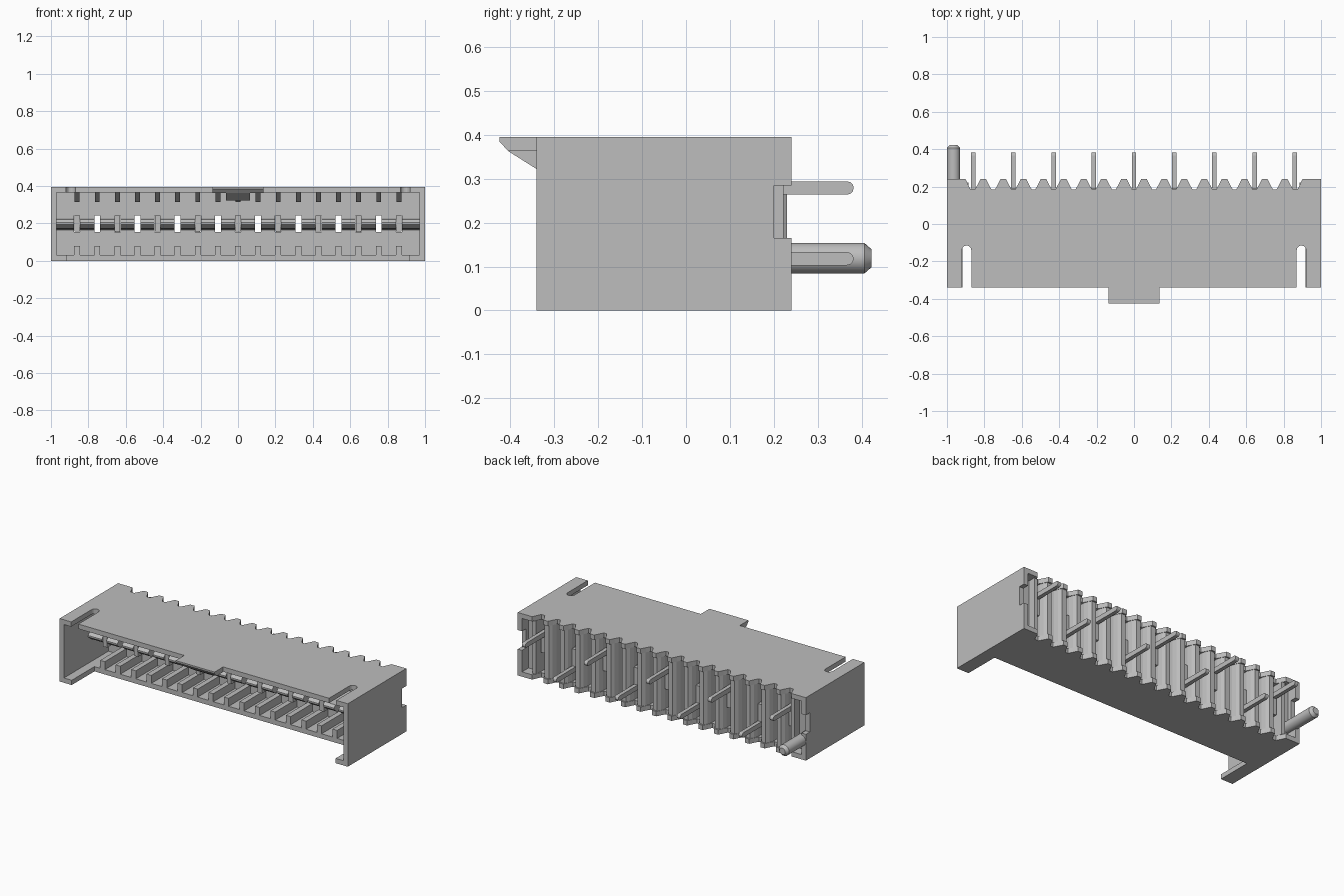
import bpy, bmesh, math
from mathutils import Vector

if "Cube" in bpy.data.objects:
    bpy.data.objects.remove(bpy.data.objects["Cube"], do_unlink=True)

grey = bpy.data.materials.new("light_grey")
grey.use_nodes = True
grey.diffuse_color = (0.51, 0.51, 0.51, 1)
grey.node_tree.nodes["Principled BSDF"].inputs["Base Color"].default_value = (0.51, 0.51, 0.51, 1)

PITCH, COUNT, HEIGHT, WALL = 0.1075, 17, 0.395, 0.03
FRONT, BACK = -0.34, 0.24
positions = [(i - COUNT // 2) * PITCH for i in range(COUNT)]
gaps = [x + PITCH / 2 for x in positions[:-1]]


def prism(bm, points, axis, low, high):
    """Extrude a 2D outline along x (points are y,z) or z (points are x,y)."""
    def place(p, d):
        return Vector((d, *p)) if axis == "x" else Vector((*p, d))
    face = bm.faces.new([bm.verts.new(place(p, low)) for p in points])
    extruded = bmesh.ops.extrude_face_region(bm, geom=[face])["geom"]
    shift = place((0, 0), high - low)
    bmesh.ops.translate(bm, vec=shift, verts=[v for v in extruded if isinstance(v, bmesh.types.BMVert)])


def box(bm, x0, x1, y0, y1, z0, z1):
    prism(bm, [(x0, y0), (x1, y0), (x1, y1), (x0, y1)], "z", z0, z1)


def finish(bm, name, smooth=False):
    bmesh.ops.recalc_face_normals(bm, faces=bm.faces)
    mesh = bpy.data.meshes.new(name)
    bm.to_mesh(mesh)
    bm.free()
    obj = bpy.data.objects.new(name, mesh)
    bpy.context.collection.objects.link(obj)
    mesh.materials.append(grey)
    if smooth:
        bpy.ops.object.select_all(action="DESELECT")
        obj.select_set(True)
        bpy.context.view_layer.objects.active = obj
        bpy.ops.object.shade_smooth_by_angle(angle=math.radians(35))


def arc(cx, cy, r, start, end, steps=8):
    angles = [math.radians(start + (end - start) * i / steps) for i in range(steps + 1)]
    return [(cx + r * math.cos(a), cy + r * math.sin(a)) for a in angles]


def tooth(x, tip):
    """Rear tooth outline, running from +x to -x."""
    half = [(0.044, 0.185), (0.03, 0.21), (0.015, tip)]
    return [(x + w, y) for w, y in half] + [(x - w, y) for w, y in reversed(half)]


# Scalloped rear edge shared by the top and bottom plates
rear = [(1, BACK), (0.9, BACK), (0.875, 0.185)]
for x in reversed(gaps):
    rear += tooth(x, BACK)
rear += [(-0.875, 0.185), (-0.9, BACK), (-1, BACK)]

# Top plate with two rounded front slots
top = [(-1, FRONT)]
for x in (-0.895, 0.895):
    top += [(x - 0.025, FRONT)] + arc(x, -0.14, 0.025, 180, 0) + [(x + 0.025, FRONT)]
bm = bmesh.new()
prism(bm, top + [(1, FRONT)] + rear, "z", HEIGHT - WALL, HEIGHT)
finish(bm, "top_plate")

# Bottom plate, set back between two corner feet
bottom = [(-1, FRONT), (-0.916, FRONT), (-0.916, -0.115),
          (0.916, -0.115), (0.916, FRONT), (1, FRONT)]
bm = bmesh.new()
prism(bm, bottom + rear, "z", 0, WALL)
finish(bm, "bottom_plate")

# Side walls with a rear notch, and the rear end blocks
side = [(FRONT, 0), (BACK, 0), (BACK, 0.165), (0.2, 0.165),
        (0.2, 0.285), (BACK, 0.285), (BACK, HEIGHT), (FRONT, HEIGHT)]
for s, label in ((1, "left"), (-1, "right")):
    bm = bmesh.new()
    prism(bm, side, "x", s * 0.97, s)
    finish(bm, label + "_wall")
    bm = bmesh.new()
    box(bm, s * 0.885, s * 0.97, 0.1, 0.175, WALL, HEIGHT - WALL)
    box(bm, s * 0.885, s * 0.91, 0.17, 0.222, WALL, HEIGHT - WALL)
    finish(bm, label + "_end_block")

# Rear wall: upright teeth between channels that hold window openings
bm = bmesh.new()
for x in gaps:
    outline = [(x - 0.036, 0.1), (x + 0.036, 0.1), (x + 0.036, 0.185),
               (x + 0.028, 0.21), (x + 0.015, 0.23),
               (x - 0.015, 0.23), (x - 0.028, 0.21), (x - 0.036, 0.185)]
    prism(bm, outline, "z", WALL, HEIGHT - WALL)
for x in positions:
    box(bm, x - 0.026, x + 0.026, 0.1, 0.13, WALL, 0.155)
    box(bm, x - 0.026, x + 0.026, 0.1, 0.13, 0.243, HEIGHT - WALL)
    for s in (-1, 1):
        box(bm, x + s * 0.016, x + s * 0.026, 0.1, 0.13, 0.155, 0.243)
finish(bm, "rear_wall")

# Tongue segments with a bevelled nose
nose = [(0.11, 0.165), (-0.07, 0.172), (-0.1, 0.195), (-0.1, 0.205), (-0.085, 0.22), (0.11, 0.228)]
edges = [-0.97] + [x + s * 0.016 for x in positions for s in (-1, 1)] + [0.97]
bm = bmesh.new()
for x0, x1 in zip(edges[::2], edges[1::2]):
    prism(bm, nose, "x", x0, x1)
finish(bm, "tongue")

# Guide ribs on the floor and sloped ribs under the ceiling
bm = bmesh.new()
for x in positions:
    box(bm, x - 0.016, x + 0.016, -0.115, 0.11, WALL, 0.08)
finish(bm, "floor_ribs")
bm = bmesh.new()
for x in positions:
    prism(bm, [(-0.04, 0.365), (0.04, 0.315), (0.11, 0.315), (0.11, 0.365)], "x", x - 0.013, x + 0.013)
finish(bm, "ceiling_ribs")

# Front latch: wide lip with a narrower hook under it
bm = bmesh.new()
prism(bm, [(FRONT, HEIGHT), (FRONT, 0.363), (-0.405, 0.363), (-0.425, 0.385), (-0.425, HEIGHT)],
      "x", -0.135, 0.135)
prism(bm, [(FRONT, 0.363), (FRONT, 0.322), (-0.405, 0.363)], "x", -0.065, 0.065)
finish(bm, "latch")

# Contact pins on every second position, tails alternating high and low
for i, x in enumerate(positions[::2]):
    z = 0.279 if i % 2 == 0 else 0.118
    bm = bmesh.new()
    box(bm, x - 0.015, x + 0.015, -0.09, 0.16, 0.158, 0.242)
    box(bm, x - 0.013, x + 0.013, 0.155, 0.19, min(z - 0.015, 0.16), max(z + 0.015, 0.24))
    tail = [(0.185, z - 0.015)] + arc(0.367, z, 0.015, -90, 90, 6) + [(0.185, z + 0.015)]
    prism(bm, tail, "x", x - 0.012, x + 0.012)
    finish(bm, f"pin_{i + 1}")

# Locating peg with a chamfered tip
bm = bmesh.new()
rings = []
for y, r in ((0.17, 0.035), (0.406, 0.035), (0.423, 0.02)):
    rings.append([bm.verts.new((px, y, pz)) for px, pz in arc(-0.965, 0.119, r, 0, 345, 23)])
for a, b in zip(rings, rings[1:]):
    for k in range(24):
        n = (k + 1) % 24
        bm.faces.new((a[k], a[n], b[n], b[k]))
bm.faces.new(rings[0])
bm.faces.new(rings[-1])
finish(bm, "locating_peg", smooth=True)
